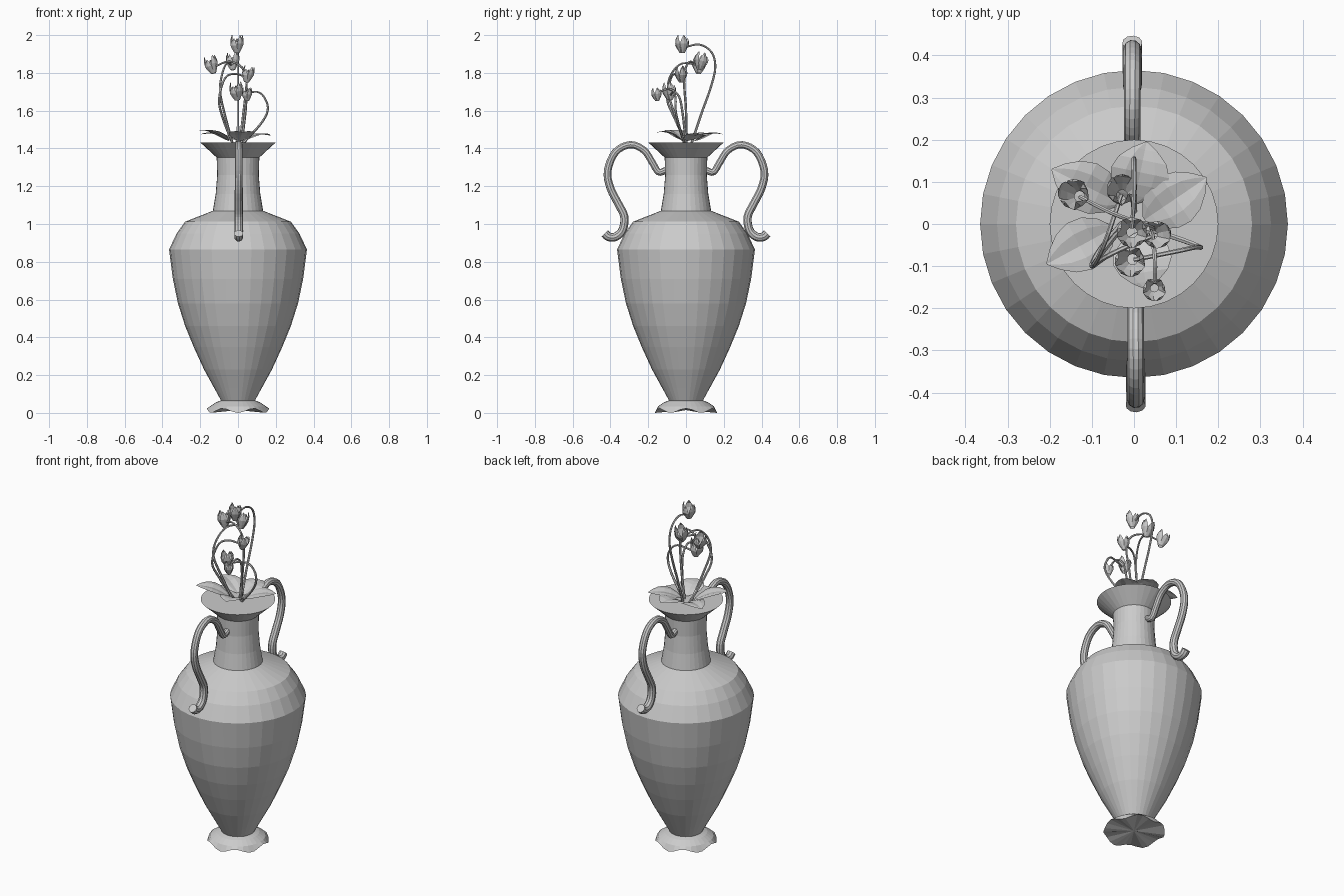
import bpy, bmesh, math
from mathutils import Vector, Matrix

if "Cube" in bpy.data.objects:
    bpy.data.objects.remove(bpy.data.objects["Cube"])

stone = bpy.data.materials.new("plain grey")
stone.diffuse_color = (0.6, 0.6, 0.6, 1)
stone.use_nodes = True
stone.node_tree.nodes["Principled BSDF"].inputs["Base Color"].default_value = stone.diffuse_color


def finish(name, bm, closed=True):
    if closed:
        bmesh.ops.recalc_face_normals(bm, faces=bm.faces[:])
    me = bpy.data.meshes.new(name)
    bm.to_mesh(me)
    bm.free()
    me.materials.append(stone)
    ob = bpy.data.objects.new(name, me)
    bpy.context.collection.objects.link(ob)
    return ob


def smooth_path(pts, steps):
    """Catmull-Rom samples through the points."""
    p = [Vector(q) for q in pts]
    p = [2 * p[0] - p[1]] + p + [2 * p[-1] - p[-2]]
    out = []
    for i in range(1, len(p) - 2):
        a, b, c, d = p[i - 1:i + 3]
        for k in range(steps):
            t = k / steps
            out.append(0.5 * (2 * b + (c - a) * t + (2 * a - 5 * b + 4 * c - d) * t * t
                              + (3 * b - a - 3 * c + d) * t ** 3))
    return out + [p[-2]]


def tube(name, pts, r0, r1, sides, steps):
    path = smooth_path(pts, steps)
    bm = bmesh.new()
    rings, n = [], len(path)
    tan = (path[1] - path[0]).normalized()
    u = tan.orthogonal().normalized()
    for i, c in enumerate(path):
        tan = (path[min(i + 1, n - 1)] - path[max(i - 1, 0)]).normalized()
        u = (u - tan * u.dot(tan)).normalized()
        v = tan.cross(u)
        r = r0 + (r1 - r0) * i / (n - 1)
        rings.append([bm.verts.new(c + r * (u * math.cos(a) + v * math.sin(a)))
                      for a in (2 * math.pi * k / sides for k in range(sides))])
    for a, b in zip(rings, rings[1:]):
        for k in range(sides):
            bm.faces.new((a[k], a[(k + 1) % sides], b[(k + 1) % sides], b[k]))
    bm.faces.new(rings[0])
    bm.faces.new(rings[-1])
    return finish(name, bm)


# Vase: lathed profile with a scalloped foot edge
profile = [(0.165, 0.012), (0.148, 0.035), (0.115, 0.057), (0.09, 0.066), (0.125, 0.13),
           (0.18, 0.23), (0.235, 0.35), (0.28, 0.46), (0.318, 0.58), (0.345, 0.71),
           (0.365, 0.865), (0.325, 0.95), (0.28, 1.012), (0.133, 1.07), (0.118, 1.16),
           (0.11, 1.26), (0.113, 1.352), (0.2, 1.432)]
SIDES = 32
bm = bmesh.new()
rings = []
for j, (r, z) in enumerate(profile):
    ring = []
    for k in range(SIDES):
        a = 2 * math.pi * k / SIDES
        wave = 0.012 * math.cos(6 * a) if j == 0 else 0
        ring.append(bm.verts.new((r * math.cos(a), r * math.sin(a), z + wave)))
    rings.append(ring)
for a, b in zip(rings, rings[1:]):
    for k in range(SIDES):
        bm.faces.new((a[k], a[(k + 1) % SIDES], b[(k + 1) % SIDES], b[k]))
hub = bm.verts.new((0, 0, 0.015))
for k in range(SIDES):
    bm.faces.new((hub, rings[0][(k + 1) % SIDES], rings[0][k]))
bm.faces.new(rings[-1])
finish("vase", bm)

# Two scrolled handles, half a turn apart
handle = [(0.105, 1.285), (0.145, 1.275), (0.178, 1.325), (0.222, 1.39), (0.295, 1.42),
          (0.374, 1.38), (0.415, 1.28), (0.40, 1.19), (0.36, 1.11), (0.327, 1.04),
          (0.335, 0.97), (0.37, 0.934), (0.408, 0.932), (0.43, 0.95)]
for name, s in (("back_handle", 1), ("front_handle", -1)):
    tube(name, [(-0.004 * s, s * y, z) for y, z in handle], 0.018, 0.024, 10, 4)


# Leaves: broad blades, folded on the midrib, rising outward
def leaf(name, base, tip, width, z0, z1):
    b, t = Vector((*base, z0)), Vector((*tip, z1))
    side = Vector((-(t - b).y, (t - b).x, 0)).normalized()
    shape = [(0, 0.12), (0.12, 0.6), (0.3, 0.93), (0.5, 1.0), (0.7, 0.82), (0.87, 0.45), (1, 0.03)]
    bm = bmesh.new()
    rows = []
    for f, w in shape:
        c = b.lerp(t, f) + Vector((0, 0, 0.018 * math.sin(math.pi * f)))
        row = []
        for s in (-1, -0.5, 0, 0.5, 1):
            lift = 0.012 * w * (abs(s) * 2 - 1.6 * s * s)
            row.append(bm.verts.new(c + side * s * w * width / 2 + Vector((0, 0, lift))))
        rows.append(row)
    for p, q in zip(rows, rows[1:]):
        for k in range(4):
            bm.faces.new((p[k], p[k + 1], q[k + 1], q[k]))
    finish(name, bm, False)


leaves = [((0, 0.05), (0.03, 0.195), 0.14, 1.475), ((0.025, 0.01), (0.172, 0.11), 0.13, 1.468),
          ((-0.035, 0.05), (-0.195, 0.13), 0.12, 1.475), ((-0.05, -0.01), (-0.207, -0.095), 0.125, 1.495),
          ((0.01, -0.02), (0.03, -0.155), 0.14, 1.485)]
for i, (b, t, w, z) in enumerate(leaves):
    leaf(f"leaf_{i + 1}", b, t, w, 1.44, z)


# Flowers: five pointed petals in a cup, slightly tilted along the stem
def flower(name, centre, size, lean):
    bm = bmesh.new()
    petal = [(0.013, -0.045, 0.010), (0.024, -0.02, 0.017), (0.034, 0.005, 0.022),
             (0.036, 0.028, 0.015), (0.030, 0.05, 0.001)]
    for n in range(5):
        rot = Matrix.Rotation(2 * math.pi * n / 5 + 0.3, 3, 'Z')
        drop = 0.018 * (n % 2)
        rows = []
        for r, z, w in petal:
            zz = z - drop * max(0, z + 0.045) / 0.095
            rows.append([bm.verts.new(rot @ Vector((r - 0.004 * abs(s), s * w, zz))) for s in (-1, 0, 1)])
        for p, q in zip(rows, rows[1:]):
            for k in range(2):
                bm.faces.new((p[k], p[k + 1], q[k + 1], q[k]))
    tilt = Vector((0, 0, 1)).rotation_difference(Vector((lean[0], lean[1], 1)).normalized()).to_matrix()
    for v in bm.verts:
        v.co = Vector(centre) + size * (tilt @ v.co)
    finish(name, bm, False)


# Each plant: stem path ending at its flower, then flower centre, size and lean
plants = [
    ([(0, 0.03, 1.43), (0, 0.08, 1.58), (0, 0.13, 1.72), (0, 0.155, 1.83), (0, 0.135, 1.91),
      (0, 0.07, 1.95), (-0.005, -0.01, 1.935)], (-0.005, -0.02, 1.95), 1.0, (0, 0)),
    ([(0.01, 0, 1.43), (0.03, 0, 1.6), (0.045, -0.01, 1.75), (0.02, 0, 1.83),
      (-0.05, 0.025, 1.86), (-0.13, 0.065, 1.83)], (-0.14, 0.07, 1.84), 1.0, (-0.25, 0.1)),
    ([(-0.03, -0.01, 1.43), (-0.07, -0.06, 1.58), (-0.095, -0.095, 1.7), (-0.085, -0.08, 1.79),
      (-0.06, -0.02, 1.85), (-0.03, 0.07, 1.84)], (-0.028, 0.08, 1.86), 1.0, (0, 0.25)),
    ([(-0.03, 0, 1.43), (-0.08, -0.06, 1.56), (-0.1, -0.1, 1.66), (-0.07, -0.08, 1.77),
      (-0.02, -0.055, 1.795), (0.04, -0.03, 1.78)], (0.052, -0.025, 1.79), 0.9, (0.2, 0)),
    ([(0.03, -0.01, 1.43), (0.12, -0.04, 1.53), (0.157, -0.055, 1.6), (0.145, -0.055, 1.66),
      (0.1, -0.065, 1.70), (0.0, -0.085, 1.68)], (-0.008, -0.088, 1.70), 1.0, (-0.1, -0.1)),
    ([(0.02, 0, 1.43), (0.04, -0.02, 1.6), (0.045, -0.04, 1.68), (0.05, -0.09, 1.715),
      (0.05, -0.14, 1.70)], (0.048, -0.155, 1.685), 0.75, (0, -0.1)),
]
for i, (path, centre, size, lean) in enumerate(plants):
    tube(f"stem_{i + 1}", path, 0.007, 0.005, 6, 4)
    flower(f"flower_{i + 1}", centre, size, lean)
